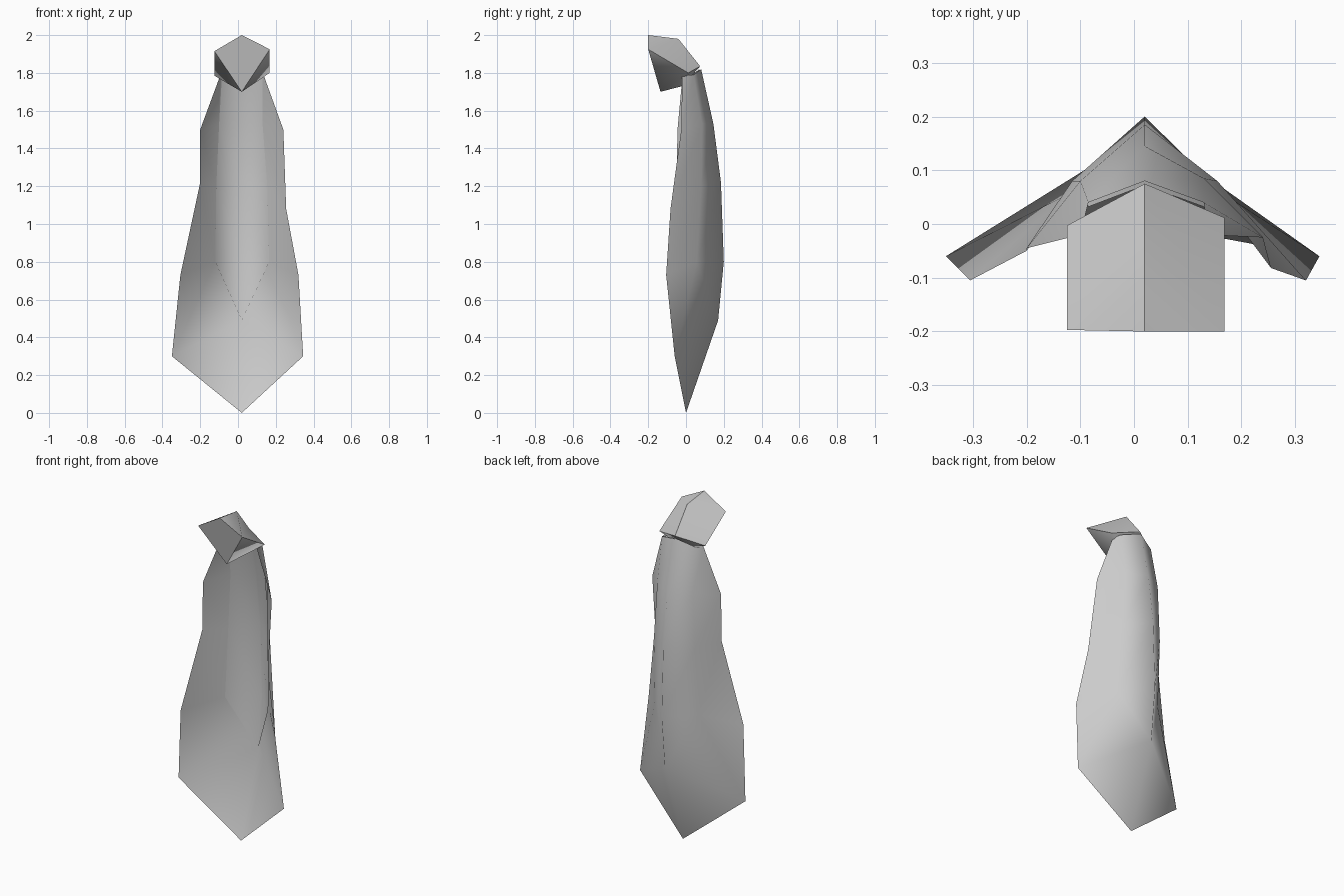
import bpy
from mathutils import Vector

if "Cube" in bpy.data.objects:
    bpy.data.objects.remove(bpy.data.objects["Cube"])

CX = 0.02  # the fold line sits slightly off centre

grey = bpy.data.materials.new("plain grey")
grey.use_nodes = True
grey.diffuse_color = (0.6, 0.6, 0.6, 1)
grey.node_tree.nodes["Principled BSDF"].inputs["Base Color"].default_value = (0.6, 0.6, 0.6, 1)


def build(name, verts, faces, angle=None):
    mesh = bpy.data.meshes.new(name)
    mesh.from_pydata(verts, [], faces)
    mesh.materials.append(grey)
    obj = bpy.data.objects.new(name, mesh)
    bpy.context.collection.objects.link(obj)
    bpy.ops.object.select_all(action="DESELECT")
    obj.select_set(True)
    bpy.context.view_layer.objects.active = obj
    if angle is None:
        bpy.ops.object.shade_smooth()
    else:
        bpy.ops.object.shade_smooth_by_angle(angle=angle)
    return obj


# Columns of points from top to bottom: fold line, strip edges, outer edges
fold = [(CX, .08, 1.82), (CX, .145, 1.53), (CX, .185, 1.22), (CX, .2, .8)]
strip_right = [(-.085, .04, 1.78), (-.1, .08, 1.53), (-.115, .08, 1.2), (-.12, .057, .8)]
strip_left = [(.13, .04, 1.79), (.13, .085, 1.53), (.155, .08, 1.2), (.165, .057, .8)]
edge_right = [(-.1, -.02, 1.77), (-.2, -.045, 1.5), (-.2, -.05, 1.22), (-.305, -.105, .73)]
edge_left = [(.135, -.02, 1.79), (.24, -.025, 1.5), (.255, -.082, 1.08), (.32, -.105, .73)]
strip_tip = (CX, .17, .49)
hem_right, hem_left, hem_tip = (-.35, -.06, .3), (.345, -.06, .3), (CX, 0, 0)


def sheet(columns):
    """Quads between neighbouring columns; a column's points are consecutive."""
    n = len(columns[0])
    verts = [p for c in columns for p in c]
    faces = [(c * n + r, c * n + r + 1, (c + 1) * n + r + 1, (c + 1) * n + r)
             for c in range(len(columns) - 1) for r in range(n - 1)]
    return verts, faces, n


# Outer drape with a pointed hem
verts, faces, n = sheet([edge_right, strip_right, fold, strip_left, edge_left])
last = [c * n + n - 1 for c in range(5)]
t = len(verts)
verts += [strip_tip, hem_right, hem_left, hem_tip]
faces += [(last[1], t, last[2]), (last[2], t, last[3]),
          (last[0], t + 1, last[1]), (last[1], t + 1, t), (t + 1, t + 3, t),
          (last[4], last[3], t + 2), (last[3], t, t + 2), (t + 2, t, t + 3)]
build("outer_drape", verts, faces)

# Inner strip lying just in front of the fold
verts, faces, n = sheet([strip_right, fold, strip_left])
last = [c * n + n - 1 for c in range(3)]
verts.append(strip_tip)
faces += [(last[0], len(verts) - 1, last[1]), (last[1], len(verts) - 1, last[2])]
build("inner_strip", [Vector(v) + Vector((0, -.008, 0)) for v in verts], faces)

# Knot: kite-shaped front, roof folding over the back, triangular cheeks
knot = [(CX, -.2, 2), (-.125, -.197, 1.915), (.168, -.2, 1.925), (CX, -.135, 1.7),
        (CX, -.04, 1.98), (-.125, -.003, 1.785), (.168, .012, 1.8),
        (CX, .075, 1.835), (CX, -.02, 1.73)]
build("knot", knot,
      [(0, 1, 3, 2), (0, 4, 1), (0, 2, 4), (1, 4, 7, 5), (2, 6, 7, 4),
       (1, 5, 3), (2, 3, 6), (3, 5, 8), (3, 8, 6), (5, 7, 8), (6, 8, 7)], 0.95)
